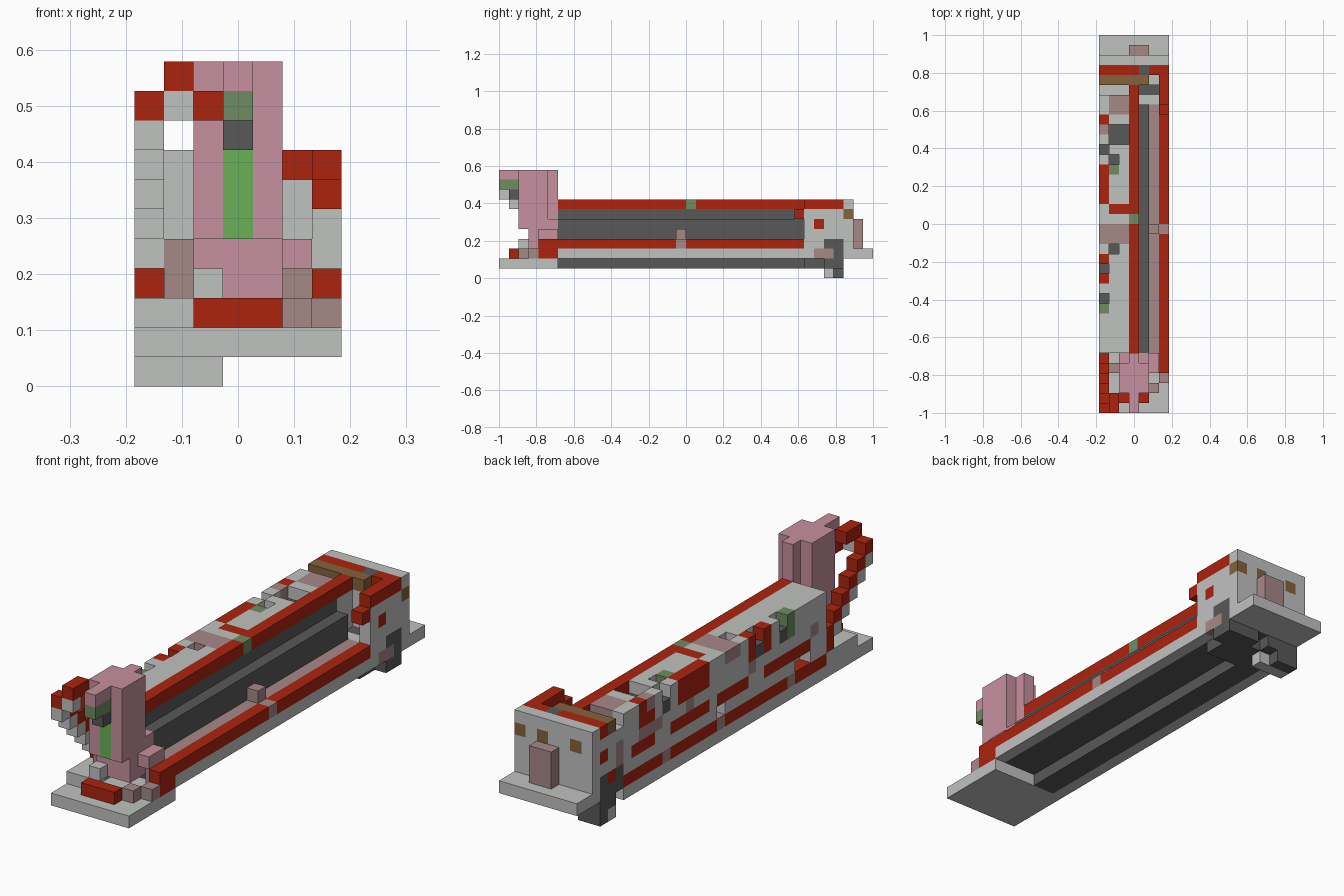
import bpy, bmesh
from mathutils import Vector

cube = bpy.data.objects.get("Cube")
if cube:
    bpy.data.objects.remove(cube)

UNIT = 2 / 38
ORIGIN = Vector((-3.5, -19, 0))


def linear(v):
    v /= 255
    return v / 12.92 if v <= 0.04 else ((v + 0.055) / 1.055) ** 2.4


PALETTE = {
    "light grey": (192, 194, 192), "dark grey": (88, 88, 88),
    "red": (172, 35, 15), "pink": (198, 144, 159),
    "dusty brown": (166, 136, 135), "bright green": (106, 176, 88),
    "dull green": (110, 140, 97), "ochre": (132, 98, 60),
}
materials = {}
for label, rgb in PALETTE.items():
    m = bpy.data.materials.new(label)
    colour = (*[linear(c) for c in rgb], 1)
    m.use_nodes = True
    m.diffuse_color = colour
    m.node_tree.nodes["Principled BSDF"].inputs["Base Color"].default_value = colour
    materials[label] = m

LIGHT, DARK, RED, PINK, BROWN, GREEN, DULL, OCHRE = PALETTE
cells = {}


def span(r):
    return range(r, r + 1) if isinstance(r, int) else range(r[0], r[1] + 1)


def block(part, colour, x, y, z):
    """Fill an inclusive box of unit blocks."""
    for i in span(x):
        for j in span(y):
            for k in span(z):
                cells[i, j, k] = (part, colour)


def tint(colour, x, y, z):
    """Recolour the unit blocks that already exist in a box."""
    for i in span(x):
        for j in span(y):
            for k in span(z):
                if (i, j, k) in cells:
                    cells[i, j, k] = (cells[i, j, k][0], colour)


def carve(x, y, z):
    for i in span(x):
        for j in span(y):
            for k in span(z):
                cells.pop((i, j, k), None)


# Base: front plate, floor and side ledge
block("front_plate", LIGHT, (0, 6), (0, 5), 1)
block("floor", LIGHT, (0, 2), (6, 31), 1)
tint(DARK, 1, (6, 31), 1)
tint(DARK, 2, (6, 31), 1)
block("ledge", DARK, (3, 5), (6, 31), 2)
block("ledge", LIGHT, 6, (6, 31), 2)
block("ledge", BROWN, 5, (6, 31), 3)
block("side_rail", RED, 6, (4, 31), 3)
block("side_rail", BROWN, 5, 18, 4)
tint(BROWN, 6, 18, 3)

# Dark stepped panel with the top rail
block("panel", DARK, 3, (6, 31), (2, 6))
block("panel", DARK, 4, (6, 31), (3, 5))
block("top_rail", RED, 3, (6, 32), 7)
tint(DULL, 3, 19, 7)

# Right hull, striped and patched
block("hull", LIGHT, (0, 2), (6, 31), (2, 6))
block("hull", LIGHT, 2, (6, 31), 7)
block("hull", LIGHT, (0, 1), (6, 31), 7)
tint(RED, 0, (6, 31), 2)
for start, end in ((8, 13), (16, 19), (21, 25), (28, 30)):
    tint(RED, 0, (start, end), 4)
for y in (13, 15, (21, 24), (28, 29)):
    tint(RED, 0, y, (6, 7))
for y in (10, 19, 26):
    tint(BROWN, 0, y, 2)
for y in (7, 15, 23, 27):
    tint(BROWN, 0, y, 5)
tint(BROWN, (0, 2), (17, 18), 7)
tint(BROWN, (1, 2), (30, 31), 7)
tint(BROWN, 0, (28, 29), 5)
tint(RED, (1, 2), 20, 7)
# Openings along the hull top
for x, y in ((1, 16), (1, 25), ((1, 2), (27, 28)), (0, 11), (0, 14), (0, 26)):
    carve(x, y, 7)
    tint(DARK, x, y, 6)
for x, y in ((0, 10), (1, 24)):
    tint(DULL, x, y, (6, 7))
tint(BROWN, 0, 28, 7)
carve(0, (8, 9), 3)
carve(0, 19, 3)

# Rear housing with its back panel, shelf and knob
block("rear_housing", LIGHT, (0, 6), (31, 34), (3, 6))
carve((4, 5), (31, 32), (4, 6))
block("rear_housing", DARK, (1, 5), (31, 33), (1, 2))
block("rear_housing", DARK, (0, 6), (32, 34), (2, 3))
block("rear_housing", RED, (0, 6), 34, 7)
block("rear_housing", RED, 6, (31, 34), 7)
block("rear_housing", OCHRE, (0, 4), 33, 7)
block("rear_housing", RED, 6, 30, 6)
carve(4, 34, 7)
block("rear_housing", DARK, 4, 34, 7)
tint(RED, 6, 32, 5)
tint(BROWN, 6, (32, 33), 2)
tint(LIGHT, 6, (31, 32), 3)
tint(BROWN, 0, 32, (4, 5))
tint(RED, 0, 34, 5)
tint(RED, 0, 33, 3)
block("back_panel", LIGHT, (0, 6), 35, (2, 7))
for x in (1, 4, 6):
    tint(OCHRE, x, 35, 6)
block("back_shelf", LIGHT, (0, 6), (36, 37), 2)
block("back_knob", BROWN, (3, 4), 36, (3, 5))

# Rear feet
block("rear_foot", DARK, (0, 2), (33, 34), 1)
block("rear_foot", LIGHT, (0, 2), 33, 0)
block("rear_foot", DARK, (0, 1), 34, 0)
block("rear_foot", DARK, (4, 6), (33, 34), 1)

# Pink figurehead
block("head", PINK, (2, 4), (2, 4), (5, 10))
block("head", PINK, 3, 5, (6, 10))
block("head", PINK, (2, 4), (3, 5), (3, 5))
block("head", PINK, 5, (4, 5), 4)
block("beak", PINK, 3, (0, 1), 10)
block("beak", DULL, 3, (0, 1), 9)
block("beak", DARK, 3, 1, 8)
tint(GREEN, 3, 2, (5, 7))

# Stepped arm rising to the front and curling towards the head
for n in range(6):
    block("arm", RED, 0, n, 9 - n)
    block("arm", LIGHT, 0, n, 8 - n)
block("arm", RED, 1, 0, 10)
block("arm", LIGHT, 1, 0, 9)
block("arm", RED, 2, 1, 9)
block("arm", RED, 1, 1, 10)

# Low curl on the front plate
block("curl", RED, (2, 4), 1, 2)
block("curl", BROWN, 5, 2, 2)
block("curl", RED, 6, (3, 5), 2)
tint(BROWN, 6, 3, 2)
block("curl", LIGHT, 1, (2, 3), 2)
block("curl", LIGHT, 2, 2, 3)
block("curl", LIGHT, 0, (2, 5), 2)
block("curl", BROWN, 1, 4, (2, 4))
block("curl", BROWN, 5, 5, (2, 3))
block("curl", RED, 0, 5, 3)

# Build one mesh per part, keeping only exposed sides
names = list(PALETTE)
meshes = {}
for pos, (part, colour) in cells.items():
    bm = meshes.setdefault(part, bmesh.new() if part not in meshes else None)
    base = Vector(pos) + ORIGIN
    for axis in range(3):
        for side in (0, 1):
            near = list(pos)
            near[axis] += 1 if side else -1
            if tuple(near) in cells:
                continue
            u, v = (axis + 1) % 3, (axis + 2) % 3
            ring = []
            for a, b in ((0, 0), (1, 0), (1, 1), (0, 1)):
                p = base.copy()
                p[axis] += side
                p[u] += a
                p[v] += b
                ring.append(bm.verts.new(p * UNIT))
            face = bm.faces.new(ring if side else ring[::-1])
            face.material_index = names.index(colour)

for part, bm in meshes.items():
    bmesh.ops.remove_doubles(bm, verts=bm.verts[:], dist=UNIT / 100)
    mesh = bpy.data.meshes.new(part)
    bm.to_mesh(mesh)
    bm.free()
    for label in names:
        mesh.materials.append(materials[label])
    bpy.context.collection.objects.link(bpy.data.objects.new(part, mesh))
